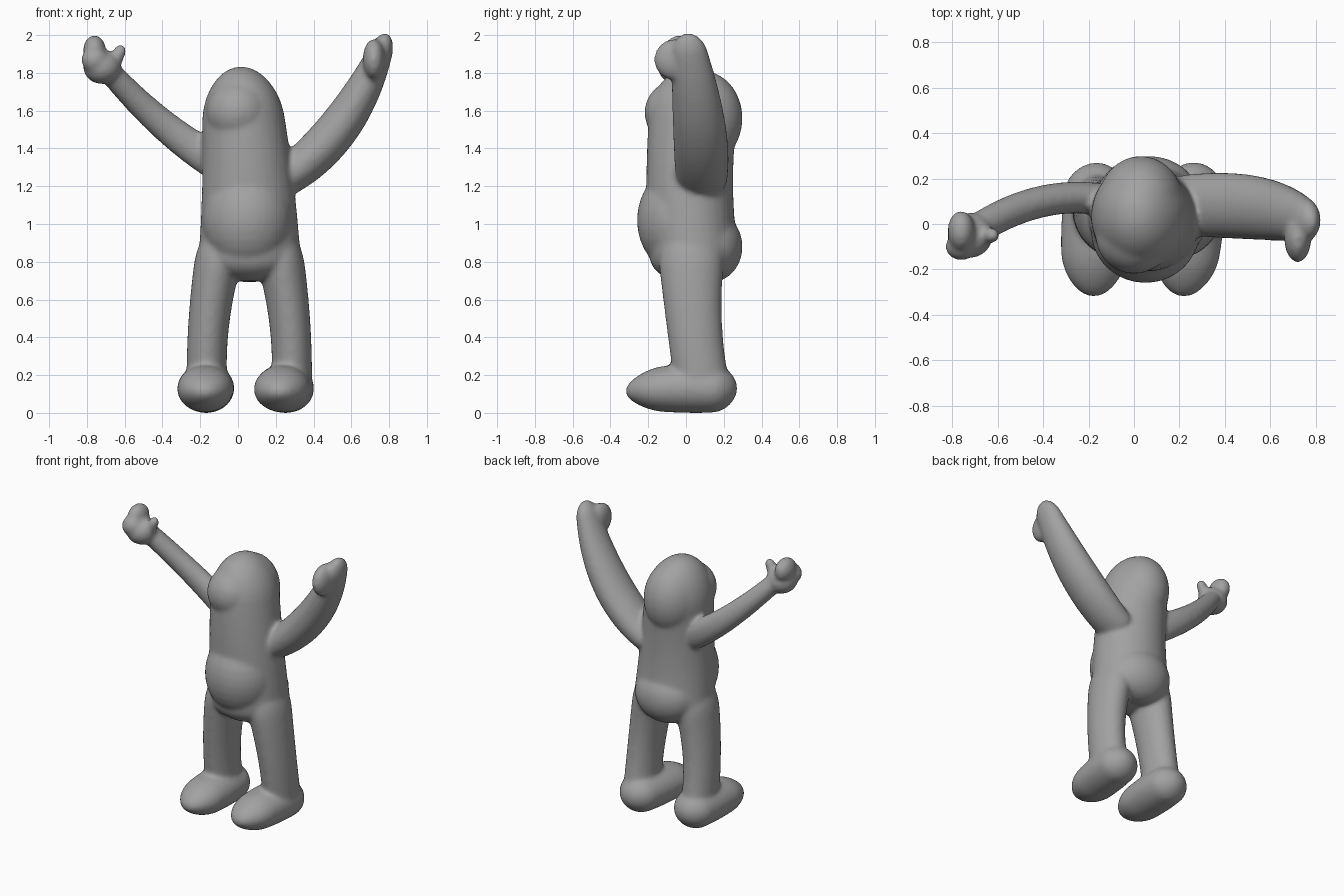
import bpy
import bmesh
from math import cos, sin, pi, sqrt, tau
from mathutils import Vector, Matrix

cube = bpy.data.objects.get("Cube")
if cube:
    bpy.data.objects.remove(cube, do_unlink=True)

clay = bpy.data.materials.new("clay grey")
clay.use_nodes = True
grey = (0.36, 0.36, 0.36, 1)
clay.diffuse_color = grey
shader = next(node for node in clay.node_tree.nodes if node.type == "BSDF_PRINCIPLED")
shader.inputs["Base Color"].default_value = grey
shader.inputs["Roughness"].default_value = 0.8

bm = bmesh.new()
SIDES = 32
RINGS = 32
BACK = Vector((0, 1, 0))
UP = Vector((0, 0, 1))


def through(values, t):
    """Quadratic rule that passes through a start, middle and end value."""
    start, middle, end = values
    return (start * (1 - t) * (1 - 2 * t)
            + middle * 4 * t * (1 - t)
            + end * t * (2 * t - 1))


def dome(distance, length):
    """Elliptical rounding factor near the end of a limb."""
    remaining = 1 - min(distance / length, 1)
    return max(sqrt(1 - remaining * remaining), 0.02)


def limb(path, widths, depths, caps, hint=BACK):
    """Loft a bent, round-ended limb; depths are measured along the hint."""
    path = [Vector(point) for point in path]
    steps = [(1 - cos(pi * i / RINGS)) / 2 for i in range(RINGS + 1)]
    centres = [through(path, t) for t in steps]
    rings = []
    for i, (t, centre) in enumerate(zip(steps, centres)):
        along = (centres[min(i + 1, RINGS)] - centres[max(i - 1, 0)]).normalized()
        outward = (hint - along * hint.dot(along)).normalized()
        across = outward.cross(along)
        rounding = (dome((centre - path[0]).length, caps[0])
                    * dome((centre - path[-1]).length, caps[1]))
        across *= through(widths, t) * rounding
        outward *= through(depths, t) * rounding
        angles = [tau * k / SIDES for k in range(SIDES)]
        rings.append([bm.verts.new(centre + across * cos(a) + outward * sin(a))
                      for a in angles])
    for low, high in zip(rings, rings[1:]):
        for k in range(SIDES):
            n = (k + 1) % SIDES
            bm.faces.new((low[k], low[n], high[n], high[k]))
    bm.faces.new(reversed(rings[0]))
    bm.faces.new(rings[-1])


def blob(centre, radii):
    """Add an ellipsoid."""
    matrix = Matrix.Translation(centre) @ Matrix.Diagonal((*radii, 1))
    bmesh.ops.create_uvsphere(bm, u_segments=SIDES, v_segments=SIDES // 2,
                              radius=1, matrix=matrix)


# Torso and hooded head
limb(path=[(0.06, 0.06, 0.7), (0.05, 0.02, 1.25), (0, 0.07, 1.83)],
     widths=(0.28, 0.24, 0.2), depths=(0.24, 0.23, 0.24), caps=(0.15, 0.28))
blob((0.03, 0.09, 1.56), (0.19, 0.21, 0.25))

# Face, belly and seat bulges
blob((0, -0.05, 1.59), (0.17, 0.17, 0.17))
blob((0.05, -0.03, 1.02), (0.24, 0.23, 0.28))
blob((0.06, 0.13, 0.88), (0.22, 0.17, 0.19))

# Legs and feet, mirrored about the hips
HIP = 0.06
for side, toe in ((-1, -0.18), (1, 0.21)):
    ankle = HIP + side * 0.22
    limb(path=[(HIP + side * 0.12, 0.03, 1), (HIP + side * 0.21, 0.04, 0.52),
               (ankle, 0.1, 0.06)],
         widths=(0.14, 0.11, 0.11), depths=(0.2, 0.15, 0.15), caps=(0.25, 0.05))
    limb(path=[(ankle, 0.27, 0.12), ((ankle + toe) / 2, 0, 0.13), (toe, -0.32, 0.11)],
         widths=(0.12, 0.15, 0.13), depths=(0.11, 0.13, 0.09),
         caps=(0.12, 0.2), hint=UP)

# Broad left arm with a tapering hand
limb(path=[(0.18, 0.08, 1.2), (0.54, 0.07, 1.52), (0.79, 0, 2.01)],
     widths=(0.09, 0.11, 0.05), depths=(0.13, 0.14, 0.08), caps=(0.05, 0.1))
blob((0.72, -0.06, 1.87), (0.06, 0.11, 0.11))

# Thin right arm
limb(path=[(-0.1, 0.1, 1.32), (-0.4, 0.1, 1.53), (-0.7, -0.03, 1.83)],
     widths=(0.1, 0.08, 0.06), depths=(0.07, 0.07, 0.07), caps=(0.05, 0.05))

# Right hand: palm, curled fingers and thumb
blob((-0.72, -0.05, 1.83), (0.1, 0.1, 0.09))
blob((-0.76, -0.03, 1.92), (0.06, 0.09, 0.08))
blob((-0.76, -0.1, 1.87), (0.07, 0.06, 0.07))
limb(path=[(-0.7, -0.05, 1.82), (-0.65, -0.05, 1.87), (-0.61, -0.05, 1.95)],
     widths=(0.05, 0.04, 0.03), depths=(0.05, 0.04, 0.03), caps=(0.03, 0.03))

# Fuse the parts into one soft skin
bmesh.ops.recalc_face_normals(bm, faces=bm.faces)
mesh = bpy.data.meshes.new("figure_body")
bm.to_mesh(mesh)
bm.free()
mesh.materials.append(clay)
body = bpy.data.objects.new("figure_body", mesh)
bpy.context.collection.objects.link(body)
bpy.context.view_layer.objects.active = body
body.select_set(True)
bpy.ops.object.shade_smooth()

fuse = body.modifiers.new("fuse parts", "REMESH")
fuse.mode = "VOXEL"
fuse.voxel_size = 0.012
fuse.use_smooth_shade = True
soften = body.modifiers.new("soften joins", "SMOOTH")
soften.factor = 0.5
soften.iterations = 14
